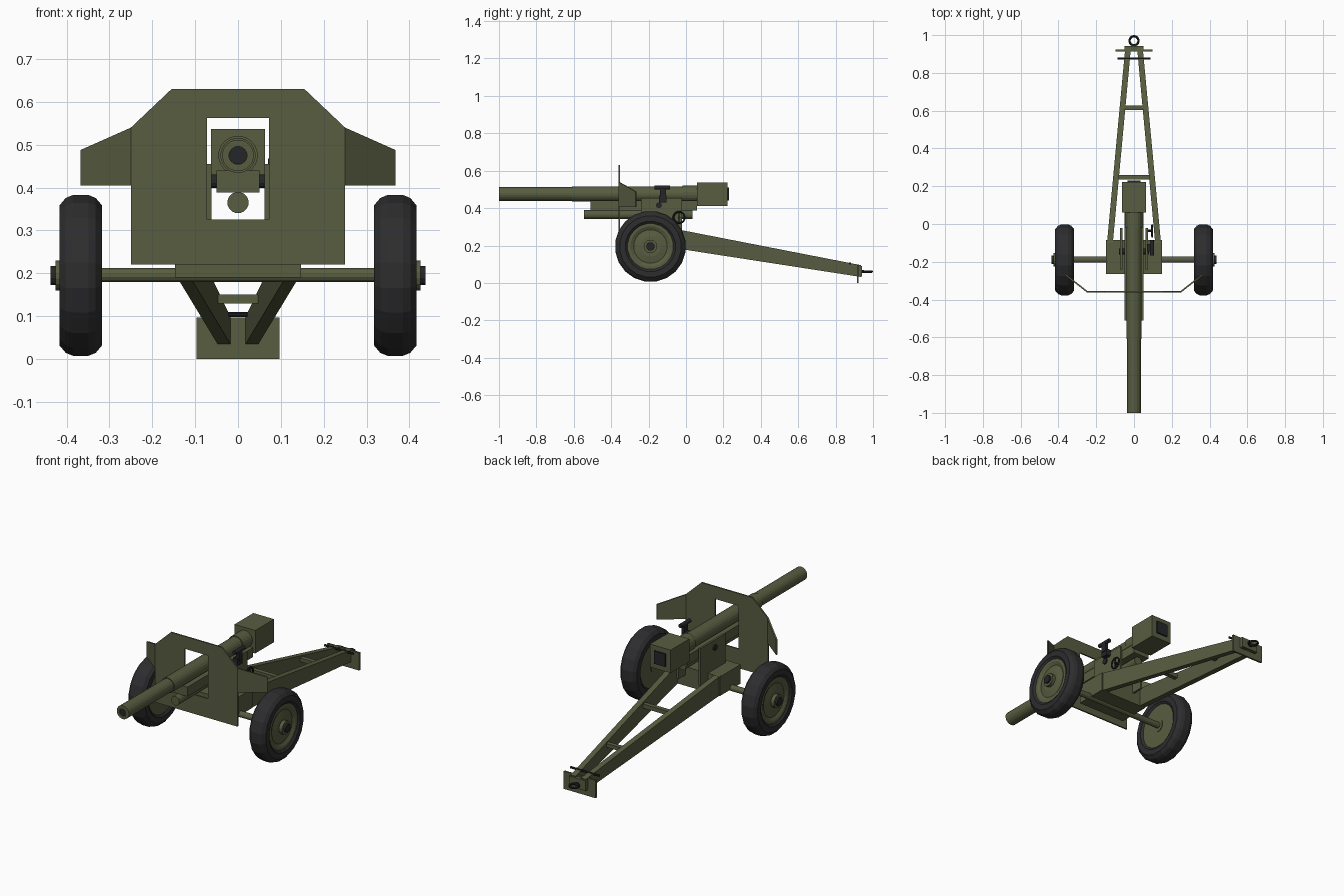
import bpy, bmesh, math
from mathutils import Vector, Matrix

if "Cube" in bpy.data.objects:
    bpy.data.objects.remove(bpy.data.objects["Cube"])


def mat(name, col):
    m = bpy.data.materials.new(name)
    m.diffuse_color = (*col, 1)
    m.use_nodes = True
    m.node_tree.nodes["Principled BSDF"].inputs["Base Color"].default_value = m.diffuse_color
    return m


OLIVE = mat("olive paint", (0.098, 0.109, 0.052))
RUBBER = mat("black rubber", (0.026, 0.026, 0.028))
METAL = mat("dark metal", (0.018, 0.019, 0.021))


def finish(name, bm, m):
    bmesh.ops.recalc_face_normals(bm, faces=bm.faces)
    me = bpy.data.meshes.new(name)
    bm.to_mesh(me)
    bm.free()
    me.materials.append(m)
    ob = bpy.data.objects.new(name, me)
    bpy.context.collection.objects.link(ob)
    return ob


def hull(name, pts, m):
    bm = bmesh.new()
    for p in pts:
        bm.verts.new(p)
    bmesh.ops.convex_hull(bm, input=bm.verts)
    bmesh.ops.dissolve_limit(bm, angle_limit=0.01, verts=bm.verts, edges=bm.edges)
    return finish(name, bm, m)


def box(name, x, y, z, m=OLIVE):
    return hull(name, [(a, b, c) for a in x for b in y for c in z], m)


def lathe(name, prof, axis, centre, m, n=20, closed=False):
    """Revolve (radius, position) pairs round the x or y axis."""
    bm = bmesh.new()
    rings = []
    for r, t in prof:
        ring = []
        for i in range(n):
            a = 2 * math.pi * (i + 0.5) / n
            u, v = r * math.cos(a), r * math.sin(a)
            p = {"x": (t, u, v), "y": (u, t, v), "z": (u, v, t)}[axis]
            ring.append(bm.verts.new(Vector(p) + Vector(centre)))
        rings.append(ring)
    pairs = list(zip(rings, rings[1:]))
    if closed:
        pairs.append((rings[-1], rings[0]))
    else:
        bm.faces.new(rings[0])
        bm.faces.new(rings[-1])
    for a, b in pairs:
        for i in range(n):
            j = (i + 1) % n
            bm.faces.new((a[i], a[j], b[j], b[i]))
    return finish(name, bm, m)


def cyl(name, r, t0, t1, axis, centre, m=OLIVE, n=20):
    return lathe(name, [(r, t0), (r, t1)], axis, centre, m, n)


def ring(name, R, r, axis, centre, m=METAL, n=20):
    prof = [(R + r * math.cos(k * math.pi / 4), r * math.sin(k * math.pi / 4)) for k in range(8)]
    return lathe(name, prof, axis, centre, m, n, True)


# Barrel with recessed dark bore
BZ = 0.475
lathe("barrel", [(0.021, -0.96), (0.021, -1.0), (0.037, -1.0), (0.037, -0.61), (0.041, -0.61),
                 (0.041, -0.02), (0.046, -0.02), (0.046, 0.07)], "y", (0, 0, BZ), OLIVE)
cyl("bore", 0.0208, -0.995, -0.94, "y", (0, 0, BZ), METAL)
box("breech", (-0.063, 0.063), (0.06, 0.223), (0.411, 0.537))
box("breech_block", (-0.034, 0.034), (0.19, 0.231), (0.44, 0.51), METAL)

# Cradle, recoil cylinder and trunnion
box("cradle", (-0.05, 0.05), (-0.51, 0.06), (0.388, 0.44))
cyl("recoil_cylinder", 0.025, -0.545, 0.035, "y", (0, 0, 0.365), n=16)
cyl("trunnion", 0.016, -0.08, 0.08, "x", (0, -0.145, 0.415), METAL, 12)

# Lower carriage and axle
box("carriage_box", (-0.147, 0.147), (-0.265, -0.085), (0.19, 0.295))
cyl("axle", 0.017, -0.41, 0.41, "x", (0, -0.188, 0.196), n=12)

# Shield: stepped outline with gun port, extruded
bm = bmesh.new()
half = [(0, 0.22), (0.25, 0.22), (0.25, 0.54), (0.155, 0.63), (0, 0.63),
        (0, 0.562), (0.072, 0.562), (0.072, 0.325), (0, 0.325)]
for s in (-1, 1):
    bm.faces.new([bm.verts.new((s * x, -0.362, z)) for x, z in half])
bmesh.ops.remove_doubles(bm, verts=bm.verts, dist=1e-4)
bmesh.ops.recalc_face_normals(bm, faces=bm.faces)
ext = bmesh.ops.extrude_face_region(bm, geom=bm.faces[:])
bmesh.ops.translate(bm, vec=(0, 0.008, 0),
                    verts=[g for g in ext["geom"] if isinstance(g, bmesh.types.BMVert)])
finish("shield", bm, OLIVE)

for s, side in ((-1, "left"), (1, "right")):
    # Folded shield wings
    wing = [(0.25, -0.362, 0.405), (0.25, -0.362, 0.54), (0.367, -0.27, 0.488), (0.367, -0.27, 0.405)]
    hull(side + "_shield_wing", [(s * (x - d * 0.6), y + d * 0.8, z) for x, y, z in wing
                                 for d in (0, 0.008)], OLIVE)
    # Cradle cheeks
    box(side + "_cheek", sorted((s * 0.062, s * 0.073)), (-0.24, -0.022), (0.25, 0.455))
    # Tapered trail leg
    hull(side + "_trail", [(s * x, y, z) for y, xs, zs in
                           ((-0.10, (0.112, 0.143), (0.192, 0.297)),
                            (0.935, (0.016, 0.046), (0.032, 0.095))) for x in xs for z in zs], OLIVE)
    # Wheel: tyre, dished rim, hub and cap
    c = (s * 0.367, -0.19, 0.195)
    lathe(side + "_tyre", [(0.122, -0.04), (0.135, -0.05), (0.165, -0.05), (0.183, -0.035),
                           (0.19, -0.018), (0.19, 0.018), (0.183, 0.035), (0.165, 0.05),
                           (0.135, 0.05), (0.122, 0.04)], "x", c, RUBBER, 20, True)
    lathe(side + "_rim", [(0.123, s * -0.042), (0.123, s * 0.042), (0.108, s * 0.042),
                          (0.09, s * 0.033), (0.055, s * 0.04)], "x", c, OLIVE, 20)
    cyl(side + "_hub", 0.036, s * -0.045, s * 0.059, "x", c, n=16)
    cyl(side + "_hub_cap", 0.023, s * 0.05, s * 0.07, "x", c, METAL, 12)

# Trail cross members
box("front_crossbar", (-0.09, 0.09), (0.235, 0.26), (0.195, 0.217))
box("rear_crossbar", (-0.05, 0.05), (0.603, 0.628), (0.13, 0.15))

# Spade, tow bracket, ring and lifting handle
box("spade", (-0.097, 0.097), (0.913, 0.923), (0, 0.097))
box("tow_bracket", (-0.05, 0.05), (0.92, 0.942), (0.035, 0.09))
box("tow_shank", (-0.01, 0.01), (0.93, 0.952), (0.052, 0.068), METAL)
ring("tow_ring", 0.024, 0.006, "z", (0, 0.97, 0.06))
cyl("lifting_handle", 0.006, -0.088, 0.088, "x", (0, 0.877, 0.104), METAL, 10)
for s in (-1, 1):
    box("handle_post", sorted((s * 0.022, s * 0.034)), (0.871, 0.883), (0.085, 0.104), METAL)

# Sight on its post, and the elevating handwheel
box("sight_bracket", (0.07, 0.1), (-0.145, -0.105), (0.43, 0.468), METAL)
box("sight_post", (0.086, 0.104), (-0.14, -0.108), (0.455, 0.508), METAL)
cyl("sight_scope", 0.011, -0.168, -0.085, "y", (0.095, 0, 0.509), METAL, 12)
ring("handwheel", 0.03, 0.005, "x", (0.096, -0.037, 0.35))
cyl("handwheel_shaft", 0.007, 0.07, 0.1, "x", (0, -0.037, 0.35), METAL, 10)
box("handwheel_spoke", (0.093, 0.099), (-0.04, -0.034), (0.322, 0.378), METAL)
